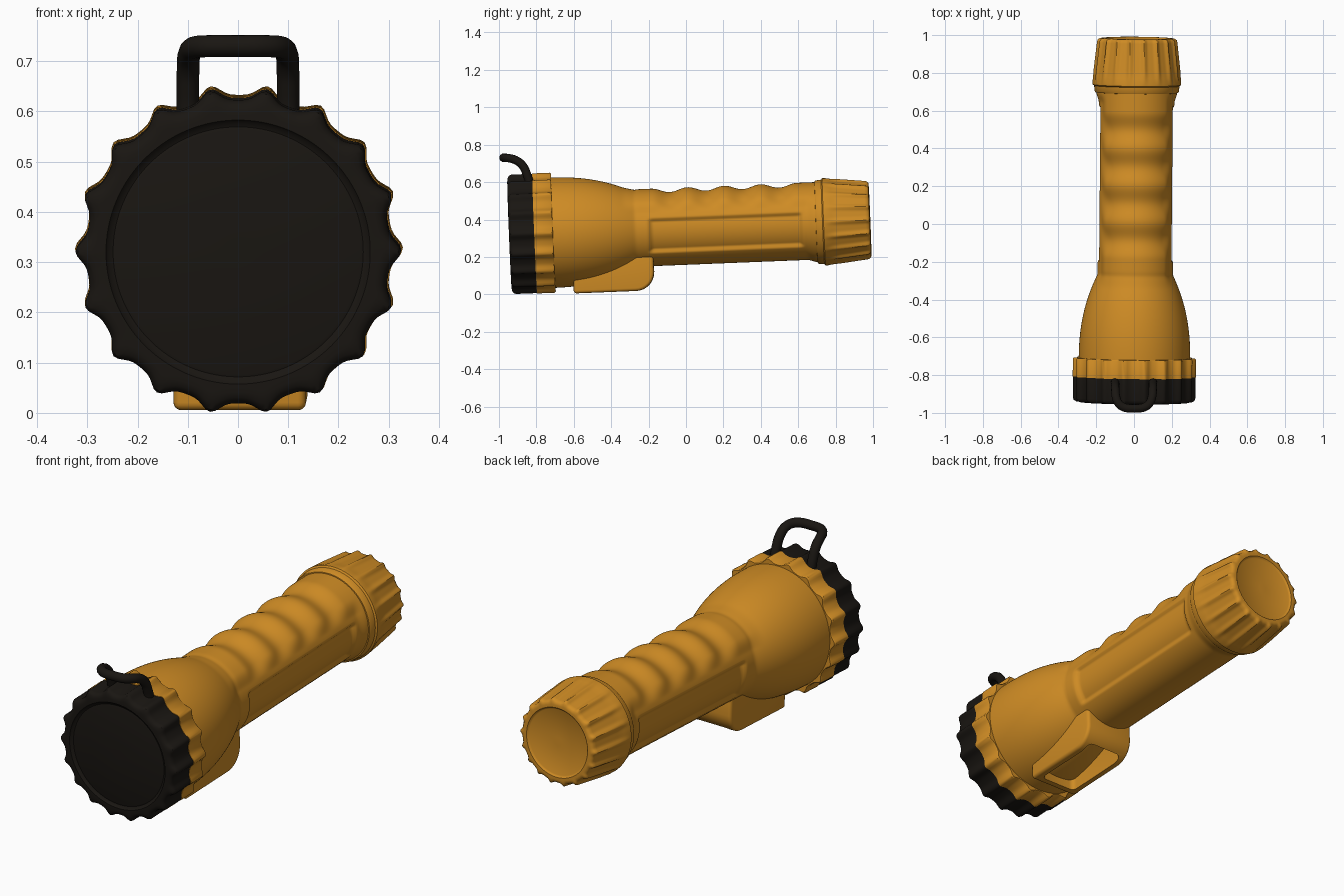
import bpy, bmesh
from math import sin, cos, pi, radians, degrees, exp, atan2, hypot
from mathutils import Matrix, Vector

if "Cube" in bpy.data.objects:
    bpy.data.objects.remove(bpy.data.objects["Cube"])

# The torch lies slightly nose-down; parts are modelled along local y, then tilted
TILT = (Matrix.Translation((0.0085, 0, 0.358))
        @ Matrix.Rotation(radians(-0.5), 4, 'Z') @ Matrix.Rotation(radians(2.3), 4, 'X'))


def material(name, rgb):
    m = bpy.data.materials.new(name)
    m.diffuse_color = (*rgb, 1)
    m.use_nodes = True
    m.node_tree.nodes["Principled BSDF"].inputs["Base Color"].default_value = m.diffuse_color
    return m


ORANGE = material("orange_plastic", (0.62, 0.26, 0.018))
BLACK = material("black_rubber", (0.010, 0.008, 0.006))


def finish(ob, mat, angle=40):
    ob.data.materials.clear()
    ob.data.materials.append(mat)
    bpy.ops.object.select_all(action='DESELECT')
    ob.select_set(True)
    bpy.context.view_layer.objects.active = ob
    bpy.ops.object.shade_smooth_by_angle(angle=radians(angle))


def from_bmesh(name, bm, matrix=TILT):
    bmesh.ops.recalc_face_normals(bm, faces=bm.faces)
    me = bpy.data.meshes.new(name)
    bm.to_mesh(me)
    bm.free()
    ob = bpy.data.objects.new(name, me)
    ob.matrix_world = matrix
    bpy.context.collection.objects.link(ob)
    return ob


def smooth(a, b, x):
    u = min(1, max(0, (x - a) / (b - a)))
    return u * u * (3 - 2 * u)


def lathe(name, rows, radius, mat, seg):
    """Rings around local y; radius(row, angle) shapes each ring; ends are capped."""
    bm = bmesh.new()
    rings = []
    for row in rows:
        ring = []
        for i in range(seg):
            a = 2 * pi * i / seg
            r = radius(row, a)
            ring.append(bm.verts.new((r * cos(a), row[0], r * sin(a))))
        rings.append(ring)
    for r0, r1 in zip(rings, rings[1:]):
        for i in range(seg):
            j = (i + 1) % seg
            bm.faces.new((r0[i], r0[j], r1[j], r1[i]))
    bm.faces.new(rings[0])
    bm.faces.new(rings[-1])
    ob = from_bmesh(name, bm)
    finish(ob, mat)
    return ob


def lobed(width):
    """18 rounded ribs; rows are (position, radius, rib height)."""
    def radius(row, a):
        d = (degrees(a) + 10) % 20 - 10
        return row[1] + row[2] * exp(-(d / width) ** 2)
    return radius


# Front bezel with lens face, and the orange ring behind it
lathe("front_bezel", [(-0.81, 0.302, 0.022), (-0.922, 0.302, 0.022), (-0.935, 0.298, 0.021),
                      (-0.942, 0.290, 0.016), (-0.945, 0.280, 0.006), (-0.945, 0.263, 0),
                      (-0.938, 0.258, 0), (-0.934, 0.249, 0), (-0.936, 0.243, 0),
                      (-0.936, 0.02, 0)], lobed(4.2), BLACK, 216)
lathe("head_ring", [(-0.81, 0.304, 0.022), (-0.716, 0.304, 0.022), (-0.71, 0.300, 0.020),
                    (-0.71, 0.27, 0)], lobed(4.2), ORANGE, 216)


# Body: flared head, tube, finger grooves on top, sunken side panels
def body_radius(row, a):
    t = row[0]
    u = min(1, max(0, (-0.27 - t) / 0.45))
    r = 0.2 + 0.095 * (1 - (1 - u) ** 2.3)
    tube = smooth(-0.34, -0.24, t)
    r += 0.014 * smooth(0.4, 0.7, sin(a)) * tube
    if -0.1775 < t < 0.6025:
        groove = 0.5 + 0.5 * cos(2 * pi * (t + 0.08) / 0.195)
        r -= 0.022 * groove * smooth(0.4, 0.7, sin(a))
    elev = degrees(atan2(sin(a), abs(cos(a))))
    r -= (0.017 * smooth(-41, -36, elev) * (1 - smooth(11, 17, elev))
          * smooth(-0.205, -0.175, t) * (1 - smooth(0.605, 0.63, t)))
    return r + 0.014 * smooth(0.64, 0.70, t) * (1 - smooth(0.4, 0.7, sin(a)))


N = 150
lathe("body", [(-0.73 + 1.45 * i / N,) for i in range(N + 1)], body_radius, ORANGE, 192)

# Tail cap with tapering ribs and sunken end disc
lathe("tail_cap", [(0.695, 0.205, 0), (0.697, 0.219, 0), (0.703, 0.223, 0), (0.732, 0.226, 0),
                   (0.738, 0.234, 0), (0.75, 0.234, 0.001), (0.78, 0.226, 0.006),
                   (0.82, 0.219, 0.010), (0.962, 0.200, 0.013), (0.975, 0.197, 0.013),
                   (0.983, 0.190, 0.010), (0.985, 0.180, 0.002), (0.985, 0.168, 0),
                   (0.980, 0.163, 0), (0.977, 0.158, 0), (0.977, 0.02, 0)],
      lobed(3.4), ORANGE, 216)


# Foot under the head: rounded block with an open pocket below
def block(name, t0, t1, low, high, half, rad, bevel):
    arc = [(t1 - rad + rad * sin(k * pi / 20), low + rad - rad * cos(k * pi / 20))
           for k in range(11)]
    bm = bmesh.new()
    face = bm.faces.new([bm.verts.new((-half, t, h)) for t, h in
                         [(t0, low)] + arc + [(t1, high), (t0, high)]])
    new = bmesh.ops.extrude_face_region(bm, geom=[face])["geom"]
    bmesh.ops.translate(bm, vec=(2 * half, 0, 0),
                        verts=[v for v in new if isinstance(v, bmesh.types.BMVert)])
    ob = from_bmesh(name, bm)
    mod = ob.modifiers.new("round", 'BEVEL')
    mod.width, mod.segments, mod.limit_method, mod.angle_limit = bevel, 4, 'ANGLE', radians(40)
    return ob


foot = block("foot", -0.613, -0.18, -0.329, -0.125, 0.132, 0.10, 0.016)
pocket = block("pocket_cutter", -0.575, -0.22, -0.42, -0.14, 0.097, 0.03, 0.025)
pocket.hide_render = True
cut = foot.modifiers.new("pocket", 'BOOLEAN')
cut.object, cut.operation, cut.solver = pocket, 'DIFFERENCE', 'EXACT'
bpy.context.view_layer.objects.active = foot
foot.select_set(True)
bpy.context.view_layer.update()
for name in [m.name for m in foot.modifiers]:
    bpy.ops.object.modifier_apply(modifier=name)
bpy.data.objects.remove(pocket)
finish(foot, ORANGE)

# Hanging loop: a bent rubber tube on top of the bezel, mirrored left and right
half = [(0.100, -0.835, 0.59), (0.100, -0.850, 0.64), (0.099, -0.875, 0.69),
        (0.096, -0.912, 0.718), (0.083, -0.948, 0.728), (0.055, -0.970, 0.730)]
path = half + [(0, -0.976, 0.730)] + [(-x, y, z) for x, y, z in reversed(half)]
cu = bpy.data.curves.new("hanging_loop", 'CURVE')
cu.dimensions = '3D'
cu.bevel_depth, cu.bevel_resolution, cu.resolution_u, cu.use_fill_caps = 0.0225, 4, 6, True
sp = cu.splines.new('BEZIER')
sp.bezier_points.add(len(path) - 1)
for p, co in zip(sp.bezier_points, path):
    p.co = co
    p.handle_left_type = p.handle_right_type = 'AUTO'
loop = bpy.data.objects.new("hanging_loop", cu)
bpy.context.collection.objects.link(loop)
bpy.ops.object.select_all(action='DESELECT')
loop.select_set(True)
bpy.context.view_layer.objects.active = loop
bpy.ops.object.convert(target='MESH')
finish(bpy.context.view_layer.objects.active, BLACK)
